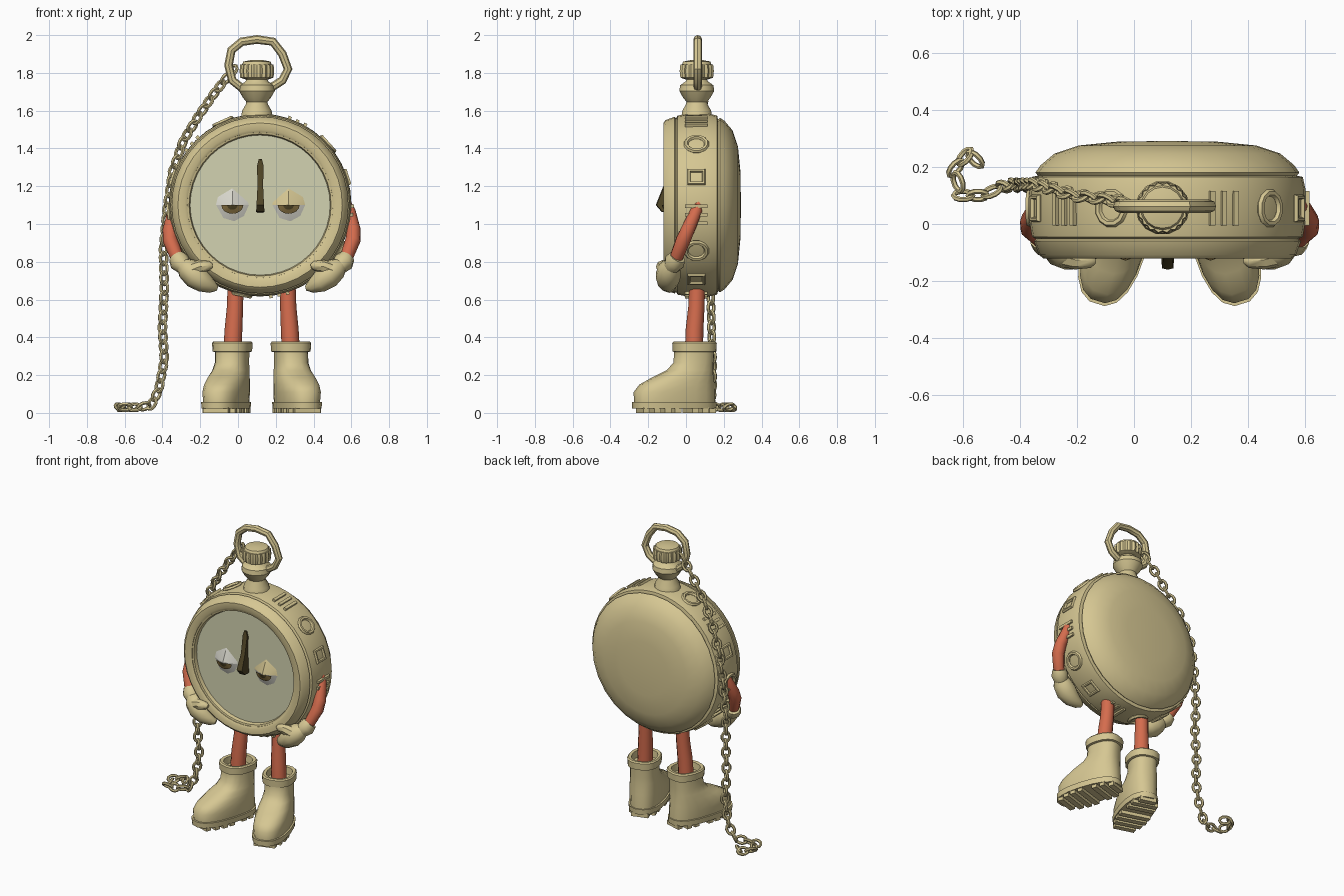
import bpy, bmesh
from math import sin, cos, pi, radians
from mathutils import Vector, Matrix

if "Cube" in bpy.data.objects:
    bpy.data.objects.remove(bpy.data.objects["Cube"])

CX, CZ = 0.117, 1.10      # watch centre
MID = 0.125               # mirror line of the limbs


def material(name, rgb):
    m = bpy.data.materials.new(name)
    m.use_nodes = True
    m.diffuse_color = (*rgb, 1)
    m.node_tree.nodes["Principled BSDF"].inputs["Base Color"].default_value = (*rgb, 1)
    return m


GOLD = material("pale gold", (0.67, 0.57, 0.29))
DIAL = material("dial cream", (0.65, 0.65, 0.44))
RED = material("coral red", (0.66, 0.15, 0.075))
WHITE = material("eye white", (0.68, 0.67, 0.60))
BROWN = material("iris brown", (0.22, 0.15, 0.05))
DARK = material("dark bronze", (0.08, 0.06, 0.02))


def make(name, verts, faces, mat, angle=38):
    me = bpy.data.meshes.new(name)
    me.from_pydata([tuple(v) for v in verts], [], faces)
    bm = bmesh.new()
    bm.from_mesh(me)
    bmesh.ops.remove_doubles(bm, verts=bm.verts, dist=0.0001)
    bmesh.ops.recalc_face_normals(bm, faces=bm.faces)
    bm.to_mesh(me)
    bm.free()
    me.shade_smooth()
    me.set_sharp_from_angle(angle=radians(angle))
    me.materials.append(mat)
    ob = bpy.data.objects.new(name, me)
    bpy.context.collection.objects.link(ob)
    return ob


def loft(name, rings, mat, closed=False, caps=(True, True), angle=38):
    """Skin a list of equal rings of points."""
    n, k = len(rings[0]), len(rings)
    faces = []
    for i in range(k if closed else k - 1):
        a, b = i * n, (i + 1) % k * n
        faces += [(a + j, a + (j + 1) % n, b + (j + 1) % n, b + j) for j in range(n)]
    if not closed:
        if caps[0]:
            faces.append(tuple(range(n)))
        if caps[1]:
            faces.append(tuple(range((k - 1) * n, k * n)))
    return make(name, [p for r in rings for p in r], faces, mat, angle)


def tube(name, pts, radii, mat, ref=(0, 1, 0), sides=8, closed=False):
    pts, ref, k = [Vector(p) for p in pts], Vector(ref), len(pts)
    rings = []
    for i, p in enumerate(pts):
        before = pts[i - 1] if closed or i else p
        after = pts[(i + 1) % k] if closed or i < k - 1 else p
        t = (after - before).normalized()
        u = t.cross(ref).normalized()
        v = u.cross(t)
        r = radii[i] if isinstance(radii, (list, tuple)) else radii
        rings.append([p + r * (u * cos(a) + v * sin(a))
                      for a in (2 * pi * j / sides for j in range(sides))])
    return loft(name, rings, mat, closed)


def lathe(name, profile, centre, mat, axis="Z", sides=32, flute=0, caps=(True, True)):
    """Profile of (radius, height) turned about an upright or front-back axis."""
    rings = []
    for r, h in profile:
        ring = []
        for j in range(sides):
            a = 2 * pi * j / sides
            q = r * (1 - flute * (j % 2))
            ring.append(Vector(centre) + (Vector((q * cos(a), q * sin(a), h)) if axis == "Z"
                                          else Vector((q * cos(a), h, q * sin(a)))))
        rings.append(ring)
    return loft(name, rings, mat, caps=caps)


def box(name, centre, size, mat, matrix):
    verts = [matrix @ (Vector(centre) + Vector((x * size[0], y * size[1], z * size[2])) / 2)
             for x in (-1, 1) for y in (-1, 1) for z in (-1, 1)]
    return make(name, verts, [(0, 1, 3, 2), (4, 5, 7, 6), (0, 1, 5, 4),
                              (2, 3, 7, 6), (0, 2, 6, 4), (1, 3, 7, 5)], mat)


# Watch case: bezel, band and domed back
axis = (CX, 0, CZ)
lathe("bezel", [(0.384, -0.07), (0.386, -0.112), (0.40, -0.12), (0.435, -0.12), (0.45, -0.108),
                (0.468, -0.06), (0.455, -0.05)], axis, GOLD, "Y", 40, caps=(False, False))
lathe("bezel_inner_rim", [(0.37, -0.08), (0.376, -0.105), (0.392, -0.11), (0.40, -0.08)],
      axis, GOLD, "Y", 40, caps=(False, False))
lathe("case_band", [(0.455, -0.055), (0.474, -0.045), (0.482, 0.0), (0.484, 0.12),
                    (0.474, 0.165), (0.45, 0.17)], axis, GOLD, "Y", 40)
lathe("case_back", [(0.45, 0.165), (0.462, 0.18), (0.445, 0.205), (0.395, 0.247),
                    (0.31, 0.275), (0.18, 0.288), (0.0, 0.291)], axis, GOLD, "Y", 28)
lathe("dial", [(0.384, -0.07), (0.384, -0.082)], axis, DIAL, "Y", 40)

# Raised ornaments round the band: oval frames, paired bars and square frames
for i in range(15):
    a = radians(114 + 24 * (i + 0.0))
    if i == 14:
        continue
    m = (Matrix.Translation((CX, 0.055, CZ)) @ Matrix.Rotation(-a, 4, "Y")
         @ Matrix.Translation((0.483, 0, 0)))
    if i % 3 == 1:
        for z in (-0.045, 0, 0.045):
            box("band_bar", (0, 0, z), (0.022, 0.12, 0.018), GOLD, m)
    else:
        n = 12 if i % 3 == 0 else 4
        pts = [(0, 0.055 * cos(t), 0.05 * sin(t))
               for t in (2 * pi * (j + 0.5) / n for j in range(n))]
        ob = tube("band_frame", pts, 0.013, GOLD, (1, 0, 0), 6, True)
        ob.data.transform(m)

# Neck, bulb, crown and bow ring
stem = (0.10, 0.057, 0)
lathe("neck", [(0.085, 1.56), (0.078, 1.60), (0.058, 1.635), (0.055, 1.66)], stem, GOLD, sides=14)
lathe("bulb", [(0.055, 1.645), (0.075, 1.67), (0.095, 1.705), (0.09, 1.735), (0.06, 1.755),
               (0.05, 1.78)], stem, GOLD, sides=14)
lathe("crown", [(0.06, 1.765), (0.088, 1.775), (0.092, 1.81), (0.088, 1.845)],
      stem, GOLD, sides=36, flute=0.08)
lathe("crown_cap", [(0.08, 1.84), (0.072, 1.86), (0.03, 1.868)], stem, GOLD, sides=16)
bow = [(0.02, 1.72), (-0.03, 1.76), (-0.05, 1.84), (-0.035, 1.92), (0.02, 1.965), (0.10, 1.977),
       (0.185, 1.965), (0.235, 1.90), (0.265, 1.82), (0.235, 1.76), (0.18, 1.725), (0.10, 1.71)]
tube("bow_ring", [(x, 0.062, z) for x, z in bow], 0.023, GOLD, closed=True)

# Hand on the dial, which is the nose
nose = [(1.345, 0.008, -0.095), (1.31, 0.017, -0.10), (1.20, 0.015, -0.12),
        (1.10, 0.02, -0.16), (1.065, 0.022, -0.13), (1.06, 0.015, -0.09)]
loft("dial_hand_nose", [[(0.118 - w, -0.08, z), (0.118 - w, y + 0.005, z), (0.118, y, z),
                         (0.118 + w, y + 0.005, z), (0.118 + w, -0.08, z)]
                        for z, w, y in nose], DARK)


# Eyes: faceted fans for lid, white, iris and pupil
def fan(name, x, outline, depth, edge, mat):
    verts = [(x, depth, 1.10)] + [(x + u, edge, 1.10 + w) for u, w in outline]
    make(name, verts, [(0, i, i + 1) for i in range(1, len(outline))], mat, 20)


def half_disc(r, h):
    return [(r * cos(t), -h * sin(t)) for t in (pi * j / 8 for j in range(9))]


for x, s, side, lid in ((0.268, 1, "left", GOLD), (-0.03, -1, "right", WHITE)):
    fan(side + "_eyelid", x, [(0.092 * s, 0), (0.08 * s, 0.045), (0, 0.093), (-0.088 * s, 0.015),
                              (-0.09 * s, 0)], -0.122, -0.08, lid)
    fan(side + "_eye_white", x, [(0.092, 0), (0.065, -0.06), (0.01, -0.09), (-0.05, -0.072),
                                 (-0.09, 0)], -0.12, -0.08, WHITE)
    fan(side + "_iris", x, half_disc(0.058, 0.046), -0.126, -0.107, BROWN)
    fan(side + "_pupil", x, half_disc(0.028, 0.024), -0.1285, -0.118, DARK)


# Boot sections are (height, front, back, half width)
def section(z, front, back, w, m, n=18):
    ring = []
    for j in range(n):
        c, s = cos(2 * pi * j / n), sin(2 * pi * j / n)
        x = w * abs(c) ** 0.8 * (1 if c > 0 else -1)
        y = (back + front) / 2 + (back - front) / 2 * abs(s) ** 0.85 * (1 if s > 0 else -1)
        ring.append(m @ Vector((x, y, z)))
    return ring


BOOT = [(0.05, -0.33, 0.11, 0.1), (0.11, -0.332, 0.108, 0.106), (0.15, -0.30, 0.105, 0.104),
        (0.19, -0.225, 0.102, 0.10), (0.225, -0.15, 0.10, 0.092), (0.265, -0.112, 0.10, 0.086),
        (0.325, -0.107, 0.104, 0.086)]
CUFF = [(0.32, -0.10, 0.10, 0.08), (0.325, -0.115, 0.115, 0.10), (0.37, -0.117, 0.117, 0.103),
        (0.378, -0.11, 0.11, 0.096), (0.375, -0.09, 0.09, 0.078), (0.33, -0.085, 0.085, 0.074)]
SOLE = [(0.022, -0.34, 0.115, 0.108), (0.058, -0.342, 0.117, 0.112)]

for s, side in ((1, "left"), (-1, "right")):
    def at(x, y, z):
        return (MID + s * (x - MID), y, z)

    # Legs and boots
    tube(side + "_leg", [at(0.262, 0.06, 0.70), at(0.266, 0.055, 0.56), at(0.274, 0.045, 0.44),
                         at(0.28, 0.042, 0.32)], [0.042, 0.043, 0.047, 0.048], RED, sides=12)
    m = Matrix.Translation(at(0.28, 0.045, 0)) @ Matrix.Rotation(s * radians(17), 4, "Z")
    for part, rows in (("_boot", BOOT), ("_boot_cuff", CUFF), ("_sole", SOLE)):
        loft(side + part, [section(*row, m) for row in rows], GOLD)
    for y, w in ((0.085, 0.11), (0.035, 0.17), (-0.02, 0.18), (-0.12, 0.20),
                 (-0.175, 0.20), (-0.23, 0.18), (-0.285, 0.14)):
        box(side + "_tread", (0, y, 0.014), (w, 0.036, 0.028), GOLD, m)

    # Arms and mitten hands
    tube(side + "_arm", [at(0.578, 0.07, 1.12), at(0.59, 0.055, 1.07), at(0.611, 0.01, 0.97),
                         at(0.609, -0.015, 0.915), at(0.58, -0.045, 0.84), at(0.545, -0.07, 0.78)],
         [0.018, 0.032, 0.038, 0.04, 0.036, 0.034], RED, sides=10)
    tube(side + "_glove_cuff", [at(0.575, -0.045, 0.825), at(0.56, -0.06, 0.80),
                                at(0.535, -0.075, 0.775)], [0.045, 0.055, 0.045], GOLD, sides=10)
    tube(side + "_hand", [at(0.55, -0.07, 0.79), at(0.52, -0.085, 0.765), at(0.475, -0.095, 0.725),
                          at(0.43, -0.095, 0.69), at(0.385, -0.085, 0.667), at(0.36, -0.08, 0.66)],
         [0.035, 0.06, 0.068, 0.055, 0.034, 0.014], GOLD, sides=10)
    tube(side + "_thumb", [at(0.50, -0.11, 0.755), at(0.45, -0.125, 0.775), at(0.40, -0.13, 0.78),
                           at(0.385, -0.13, 0.778)], [0.04, 0.035, 0.024, 0.01], GOLD)

# Chain hanging from the bow ring to a coil on the floor
path = [Vector(p) for p in (
    (-0.03, 0.075, 1.81), (-0.12, 0.09, 1.70), (-0.21, 0.10, 1.57), (-0.29, 0.125, 1.44),
    (-0.345, 0.14, 1.28), (-0.375, 0.14, 1.08), (-0.395, 0.135, 0.86), (-0.39, 0.13, 0.66),
    (-0.40, 0.135, 0.45), (-0.39, 0.14, 0.28), (-0.42, 0.14, 0.12), (-0.46, 0.13, 0.04),
    (-0.53, 0.10, 0.03), (-0.60, 0.10, 0.03), (-0.63, 0.19, 0.03), (-0.58, 0.25, 0.03),
    (-0.53, 0.20, 0.03))]
STEP, carry = 0.052, 0.0
spots = []
for a, b in zip(path, path[1:]):
    length, t = (b - a).length, (b - a).normalized()
    while carry < length:
        spots.append((a + t * carry, t))
        carry += STEP
    carry -= length
for i, (p, t) in enumerate(spots):
    u = t.cross(Vector((0, 1, 0))).normalized()
    turn = radians(40 if i % 2 else -40)
    side = u * cos(turn) + u.cross(t) * sin(turn)
    pts = [p + t * 0.034 * cos(a) + side * 0.023 * sin(a)
           for a in (2 * pi * j / 10 for j in range(10))]
    link = tube("chain_link", pts, 0.0095, GOLD, t.cross(side), 6, True)
    low = min(v.co.z for v in link.data.vertices)
    if low < 0.004:
        link.data.transform(Matrix.Translation((0, 0, 0.004 - low)))
